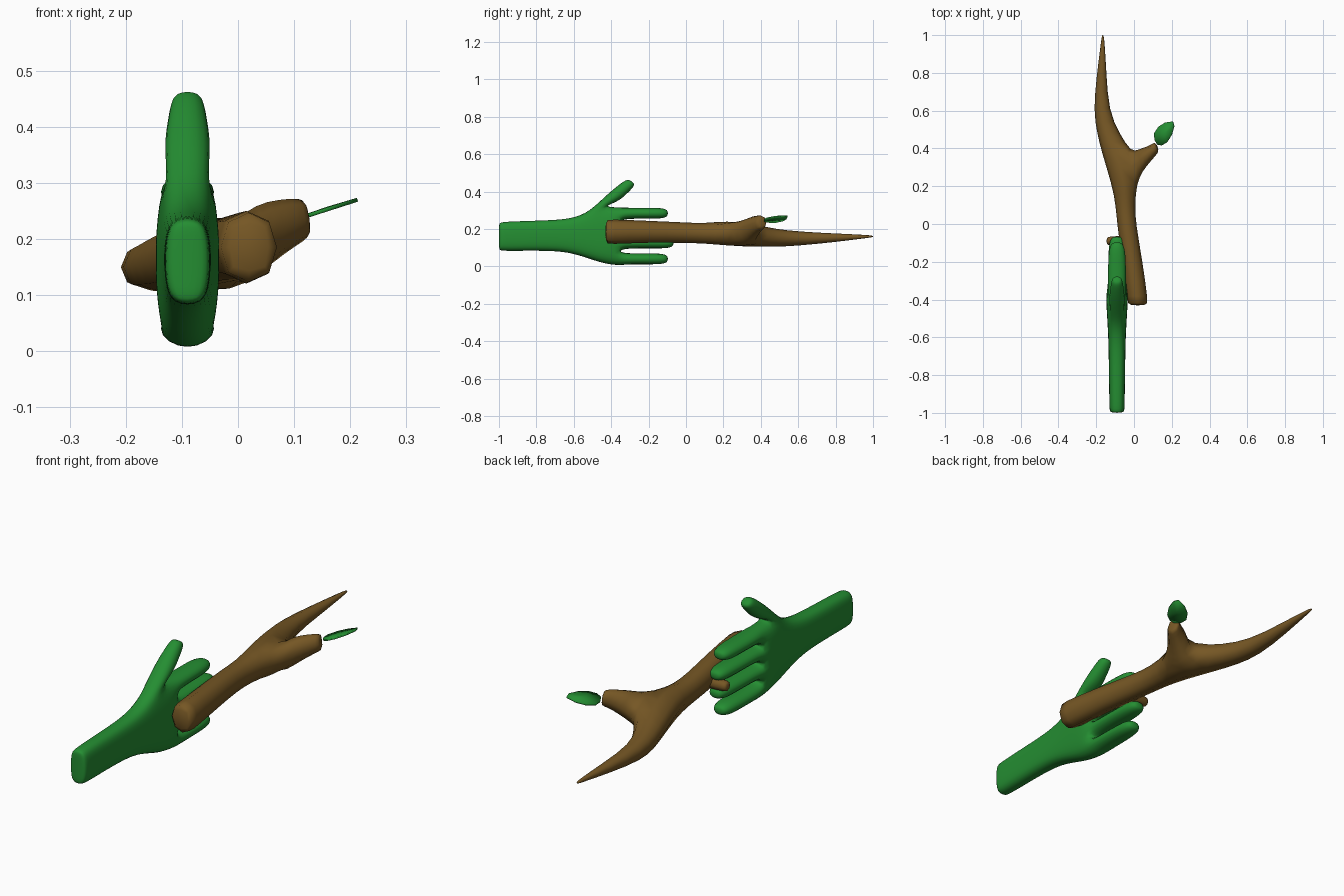
import bpy, bmesh

if "Cube" in bpy.data.objects:
    bpy.data.objects.remove(bpy.data.objects["Cube"])


def material(name, rgb):
    m = bpy.data.materials.new(name)
    m.diffuse_color = (*rgb, 1.0)
    m.use_nodes = True
    m.node_tree.nodes["Principled BSDF"].inputs["Base Color"].default_value = m.diffuse_color
    return m


GREEN = material("leaf_green", (0.018, 0.27, 0.032))
BROWN = material("bark_brown", (0.18, 0.095, 0.018))


def bridge(bm, a, b, skip=()):
    """Quads between two closed loops of vertices."""
    n = len(a)
    for i in range(n):
        if i not in skip:
            j = (i + 1) % n
            bm.faces.new((a[i], a[j], b[j], b[i]))


def grow(bm, loop, rings):
    """Continue a cage from a loop through rings of coordinates, then cap it."""
    for ring in rings:
        new = [bm.verts.new(p) for p in ring]
        if loop:
            bridge(bm, loop, new)
        loop = new
    bm.faces.new(loop)


def section(y, cx, cz, hx, hz):
    """Four-sided cage section facing along y."""
    return [(cx + hx, y, cz - hz), (cx + hx, y, cz + hz),
            (cx - hx, y, cz + hz), (cx - hx, y, cz - hz)]


def finish(bm, name, mat, levels):
    bmesh.ops.recalc_face_normals(bm, faces=bm.faces[:])
    for f in bm.faces:
        f.smooth = True
    me = bpy.data.meshes.new(name)
    bm.to_mesh(me)
    bm.free()
    me.materials.append(mat)
    ob = bpy.data.objects.new(name, me)
    bpy.context.collection.objects.link(ob)
    if levels:
        sub = ob.modifiers.new("round", 'SUBSURF')
        sub.levels = sub.render_levels = levels
    return ob


# --- Hand: forearm and palm, then thumb and four fingers grown from its faces
HX = -0.09
bm = bmesh.new()
palm = [(-1.0, .088, .232, .036), (-.985, .08, .24, .039), (-.82, .083, .245, .041),
        (-.68, .08, .25, .043), (-.60, .066, .262, .045), (-.52, .04, .292, .049),
        (-.44, .012, .322, .054), (-.36, .002, .318, .057)]
taper = (.72, 1, 1.04, 1, .72)
THUMB = 5                                    # thumb leaves the top after this section
loops = []
for y, lo, hi, w in palm:
    zs = [lo + (hi - lo) * j / 4 for j in range(5)]
    right = [bm.verts.new((HX + w * t, y, z)) for z, t in zip(zs, taper)]
    left = [bm.verts.new((HX - w * t, y, z)) for z, t in zip(zs, taper)]
    loops.append(right + left[::-1])
for k in range(len(loops) - 1):
    bridge(bm, loops[k], loops[k + 1], skip=(4,) if k == THUMB else ())

# cut end of the forearm
e = loops[0]
for j in range(4):
    bm.faces.new((e[j], e[j + 1], e[8 - j], e[9 - j]))

# fingers: centre height and tip position
e = loops[-1]
for j, (z, tip) in enumerate([(.04, -.10), (.125, -.07), (.206, -.07), (.284, -.10)]):
    rings = [section(y, HX, z, w, h) for y, w, h in
             [(-.32, .052, .032), (-.22, .051, .031), (tip - .05, .048, .032),
              (tip - .012, .038, .026), (tip + .004, .02, .014)]]
    grow(bm, [e[j], e[j + 1], e[8 - j], e[9 - j]], rings)

# thumb: half width, back edge (y, z), front edge (y, z)
a, b = loops[THUMB], loops[THUMB + 1]
rings = []
for w, (y0, z0), (y1, z1) in [(.046, (-.425, .385), (-.362, .343)),
                              (.038, (-.365, .435), (-.312, .388)),
                              (.032, (-.325, .463), (-.276, .425)),
                              (.020, (-.305, .465), (-.274, .445))]:
    rings.append([(HX + w, y0, z0), (HX + w, y1, z1), (HX - w, y1, z1), (HX - w, y0, z0)])
grow(bm, [a[4], b[4], b[5], a[5]], rings)
finish(bm, "hand", GREEN, 2)

# --- Branch: trunk tapering to a point, with a short arm forking to the right
bm = bmesh.new()
trunk = [(-.432, .02, .185, .05, .062), (-.415, .02, .185, .055, .068),
         (-.20, -.008, .186, .054, .058), (0, -.04, .18, .05, .055),
         (.10, -.046, .176, .051, .054), (.21, -.052, .178, .066, .066),
         (.385, -.095, .163, .078, .058), (.48, -.136, .152, .059, .048),
         (.60, -.175, .148, .041, .038), (.80, -.171, .153, .025, .023),
         (.97, -.165, .16, .009, .008), (1.003, -.165, .16, .004, .004)]
FORK = 5
K = 1.08                                     # offsets the shrinkage from rounding
loops = [[bm.verts.new(p) for p in section(y, cx, cz, hx * K, hz * K)]
         for y, cx, cz, hx, hz in trunk]
for k in range(len(loops) - 1):
    bridge(bm, loops[k], loops[k + 1], skip=(0,) if k == FORK else ())
bm.faces.new(loops[0])
bm.faces.new(loops[-1])

# forked arm: near corner (x, y), far corner (x, y), bottom and top heights
a, b = loops[FORK], loops[FORK + 1]
rings = []
for (x0, y0), (x1, y1), lo, hi in [((.045, .275), (.02, .40), .132, .267),
                                   ((.09, .33), (.072, .413), .172, .275),
                                   ((.126, .372), (.105, .434), .195, .276),
                                   ((.132, .385), (.115, .432), .202, .270)]:
    rings.append([(x0 + .005, y0, lo), (x0 - .005, y0, hi),
                  (x1 - .005, y1, hi), (x1 + .005, y1, lo)])
grow(bm, [a[0], a[1], b[1], b[0]], rings)
finish(bm, "branch", BROWN, 1)

# --- Stub of a cut twig poking between the fingers
bm = bmesh.new()
rings = [[(x, -.09 - r, .165 - r), (x, -.09 - r, .165 + r),
          (x, -.09 + r, .165 + r), (x, -.09 + r, .165 - r)]
         for x, r in [(-.04, .032), (-.10, .027), (-.135, .025), (-.146, .018)]]
grow(bm, None, rings)
bm.faces.new([v for v in bm.verts][:4])
finish(bm, "twig_stub", BROWN, 1)

# --- Leaf: thin tilted oval at the tip of the arm
outline = [(.124, .42), (.109, .445), (.107, .48), (.13, .515), (.165, .537),
           (.206, .543), (.213, .518), (.20, .472), (.175, .433), (.147, .416)]
bm = bmesh.new()
rim = [bm.verts.new((x, y, .24 + .32 * (x - .12))) for x, y in outline]
mid = bm.verts.new((.16, .478, .254))
for i in range(len(rim)):
    bm.faces.new((rim[i], mid, rim[(i + 1) % len(rim)]))
leaf = finish(bm, "leaf", GREEN, 0)
solid = leaf.modifiers.new("thickness", 'SOLIDIFY')
solid.thickness = .007
solid.offset = 0

# keep crisp edges on the leaf rim
bpy.ops.object.select_all(action='DESELECT')
leaf.select_set(True)
bpy.context.view_layer.objects.active = leaf
bpy.ops.object.shade_smooth_by_angle()
